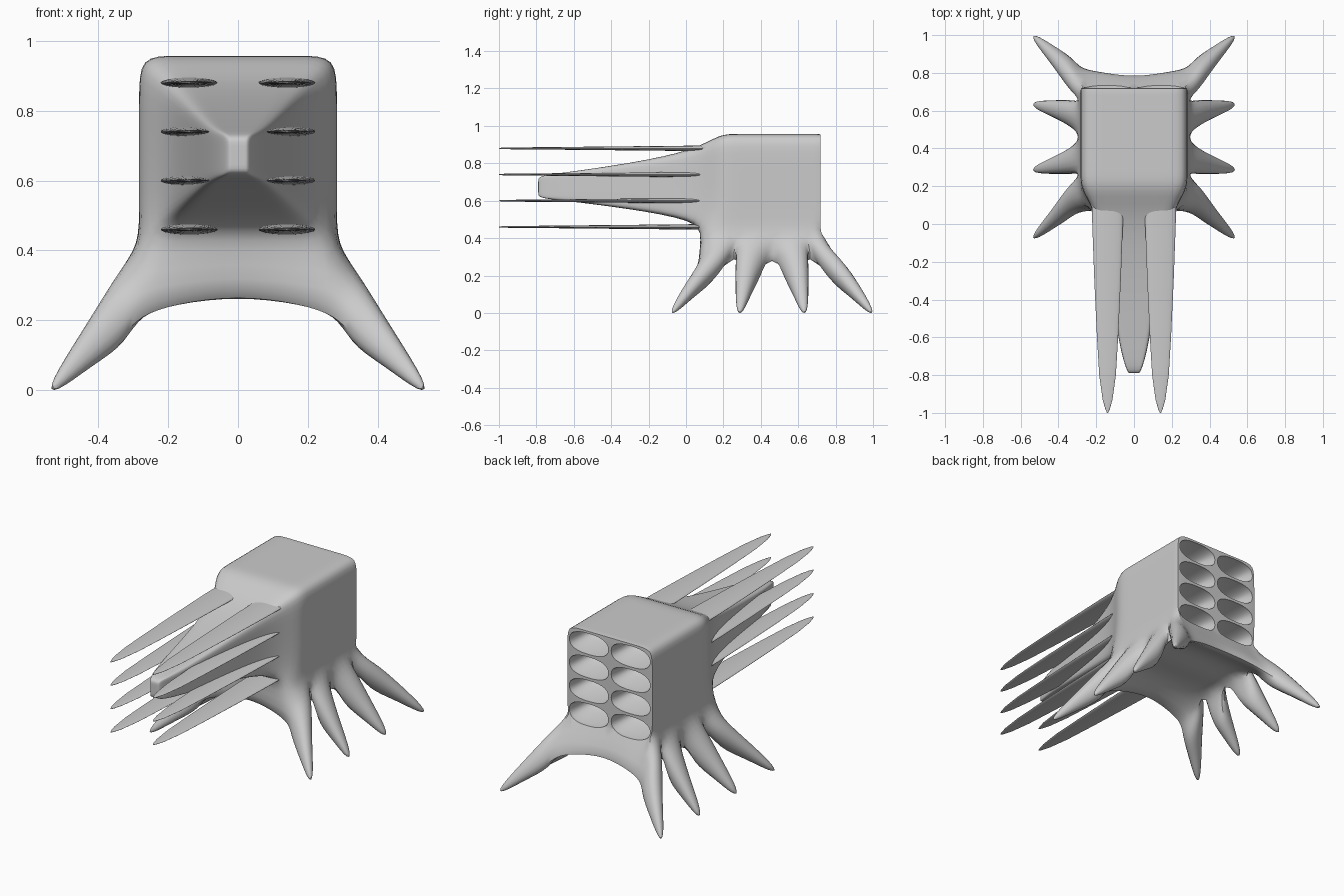
import bpy, bmesh, math

if "Cube" in bpy.data.objects:
    bpy.data.objects.remove(bpy.data.objects["Cube"])

grey = bpy.data.materials.new("plain grey")
grey.use_nodes = True
grey.diffuse_color = (0.6, 0.6, 0.6, 1)
grey.node_tree.nodes["Principled BSDF"].inputs["Base Color"].default_value = (0.6, 0.6, 0.6, 1)


def finish(bm, name):
    bmesh.ops.recalc_face_normals(bm, faces=bm.faces)
    mesh = bpy.data.meshes.new(name)
    bm.to_mesh(mesh)
    bm.free()
    mesh.materials.append(grey)
    ob = bpy.data.objects.new(name, mesh)
    bpy.context.collection.objects.link(ob)
    return ob


def smooth(ob, angle):
    bpy.ops.object.select_all(action='DESELECT')
    ob.select_set(True)
    bpy.context.view_layer.objects.active = ob
    bpy.ops.object.shade_smooth_by_angle(angle=math.radians(angle))


def loft(bm, cx, cz, sections, power=2, sides=24):
    """Superellipse sections (y, half width, half height) joined along y."""
    def sup(v):
        return math.copysign(abs(v) ** (2 / power), v)
    rings = []
    for y, w, h in sections:
        angles = [2 * math.pi * i / sides for i in range(sides)]
        rings.append([bm.verts.new((cx + w * sup(math.cos(a)), y, cz + h * sup(math.sin(a))))
                      for a in angles])
    for a, b in zip(rings, rings[1:]):
        for i in range(sides):
            j = (i + 1) % sides
            bm.faces.new((a[i], a[j], b[j], b[i]))
    bm.faces.new(rings[0])
    bm.faces.new(rings[-1])


# Body cage: a box split into cells
xs = [-0.283, -0.18, 0, 0.18, 0.283]
ys = [0.18, 0.27, 0.46, 0.65, 0.72]
zs = [0.27, 0.42, 0.52, 0.84, 0.957]
bm = bmesh.new()
grid = {}


def corner(i, j, k):
    if (i, j, k) not in grid:
        x, y, z = xs[i], ys[j], zs[k]
        if k == 1 and j == 0:
            y = 0.09
        if k == 0:
            out = abs(x) / 0.283
            if j in (0, 4):              # arched, flared rim front and back
                y = 0.09 - 0.06 * out if j == 0 else 0.82 + 0.07 * out
                z = 0.22 - 0.09 * out ** 2
            else:                        # valleys between the legs
                z = 0.285 if j == 2 else 0.33
        grid[i, j, k] = bm.verts.new((x, y, z))
    return grid[i, j, k]


front_faces, leg_faces = [], []
for a in range(4):
    for b in range(4):
        for end in (0, 4):
            uv = [(a, b), (a + 1, b), (a + 1, b + 1), (a, b + 1)]
            side = bm.faces.new([corner(end, u, v) for u, v in uv])
            face = bm.faces.new([corner(u, end, v) for u, v in uv])
            bm.faces.new([corner(u, v, end) for u, v in uv])
            if b == 0:
                leg_faces.append((side, a, -1 if end == 0 else 1))
            elif end == 0:
                front_faces.append(face)
bmesh.ops.recalc_face_normals(bm, faces=bm.faces)

# Crisp rear rim
crease = bm.edges.layers.float.new("crease_edge")
for e in bm.edges:
    if all(v.co.y > 0.7 and v.co.z > 0.4 for v in e.verts):
        if len({f.normal.y > 0.9 for f in e.link_faces}) == 2:
            e[crease] = 0.8

# Snout: front faces pulled forward in shrinking rings
old_x = old_z = 1
for y, sx, sz in ((0.05, 0.68, 0.7), (-0.3, 0.45, 0.45), (-0.66, 0.27, 0.275), (-0.79, 0.12, 0.22)):
    res = bmesh.ops.extrude_face_region(bm, geom=front_faces)
    bmesh.ops.delete(bm, geom=front_faces, context='FACES')
    front_faces = [g for g in res["geom"] if isinstance(g, bmesh.types.BMFace)]
    for v in {v for f in front_faces for v in f.verts}:
        v.co = (v.co.x * sx / old_x, y, 0.67 + (v.co.z - 0.67) * sz / old_z)
    old_x, old_z = sx, sz

# Legs: side faces drawn out to splayed points, the end pairs leaning outward
root_y = [0.165, 0.36, 0.56, 0.755]
foot_y = [-0.08, 0.285, 0.635, 1.0]
lean = [0.15, 0, 0, -0.15]
for face, n, s in leg_faces:
    for t, x_top, x_low, top, low, half in ((0.35, 0.345, 0.315, 0.345, 0.125, 0.085),
                                            (0.65, 0.43, 0.41, 0.2, 0.07, 0.054),
                                            (1.0, 0.552, 0.535, 0.005, -0.02, 0.02)):
        face = bmesh.ops.extrude_discrete_faces(bm, faces=[face])["faces"][0]
        cy = root_y[n] + (foot_y[n] - root_y[n]) * t
        by_y = sorted(face.verts, key=lambda v: v.co.y)
        if t < 0.4:                      # pair the sheared root corners by their edges
            low_pair = sorted(sorted(face.verts, key=lambda v: v.co.z)[:2], key=lambda v: v.co.y)
            high_pair = sorted(sorted(face.verts, key=lambda v: v.co.z)[2:], key=lambda v: v.co.y)
        else:
            order = {v.index: v for v in face.verts}
            low_pair = sorted(sorted(face.verts, key=lambda v: v.co.z)[:2], key=lambda v: v.co.y)
            high_pair = sorted(sorted(face.verts, key=lambda v: v.co.z)[2:], key=lambda v: v.co.y)
        for v, offset in zip(low_pair, (-half, half)):
            v.co = (s * x_low, cy + offset * 0.85, low)
        for v, offset in zip(high_pair, (-half, half)):
            v.co = (s * x_top, cy + offset + lean[n] * (1 - t), top)

cage = finish(bm, "body_cage")
cage.modifiers.new("rounding", 'SUBSURF').levels = 2

# Rear sockets: shallow tapered cutters in two columns of four
rows = [0.46, 0.6, 0.74, 0.88]
bm = bmesh.new()
for z in rows:
    for x in (-0.138, 0.138):
        loft(bm, x, z, [(0.84, 0.129, 0.063), (0.71, 0.128, 0.062), (0.68, 0.118, 0.054),
                        (0.6, 0.106, 0.044), (0.56, 0.08, 0.028)], power=2.5, sides=32)
cutter = finish(bm, "socket_cutter")
cutter.hide_render = True
cut = cage.modifiers.new("sockets", 'BOOLEAN')
cut.operation = 'DIFFERENCE'
cut.solver = 'EXACT'
cut.object = cutter

# Keep the finished body, drop the helpers
graph = bpy.context.evaluated_depsgraph_get()
body = bpy.data.objects.new("body", bpy.data.meshes.new_from_object(cage.evaluated_get(graph)))
bpy.context.collection.objects.link(body)
for helper in (cage, cutter):
    bpy.data.objects.remove(helper)
for v in body.data.vertices:
    v.co.z = max(v.co.z, 0)
smooth(body, 35)

# Front blades: flat tapering spikes, one ahead of each socket
for n, z in enumerate(rows):
    for x, side in ((-0.14, "right"), (0.14, "left")):
        bm = bmesh.new()
        loft(bm, x, z, [(0.18, 0.082, 0.016), (0, 0.081, 0.014), (-0.3, 0.07, 0.011),
                        (-0.6, 0.056, 0.008), (-0.8, 0.044, 0.006), (-0.93, 0.026, 0.005),
                        (-0.98, 0.012, 0.004), (-1, 0.003, 0.002)])
        smooth(finish(bm, f"blade_{side}_{n + 1}"), 40)
